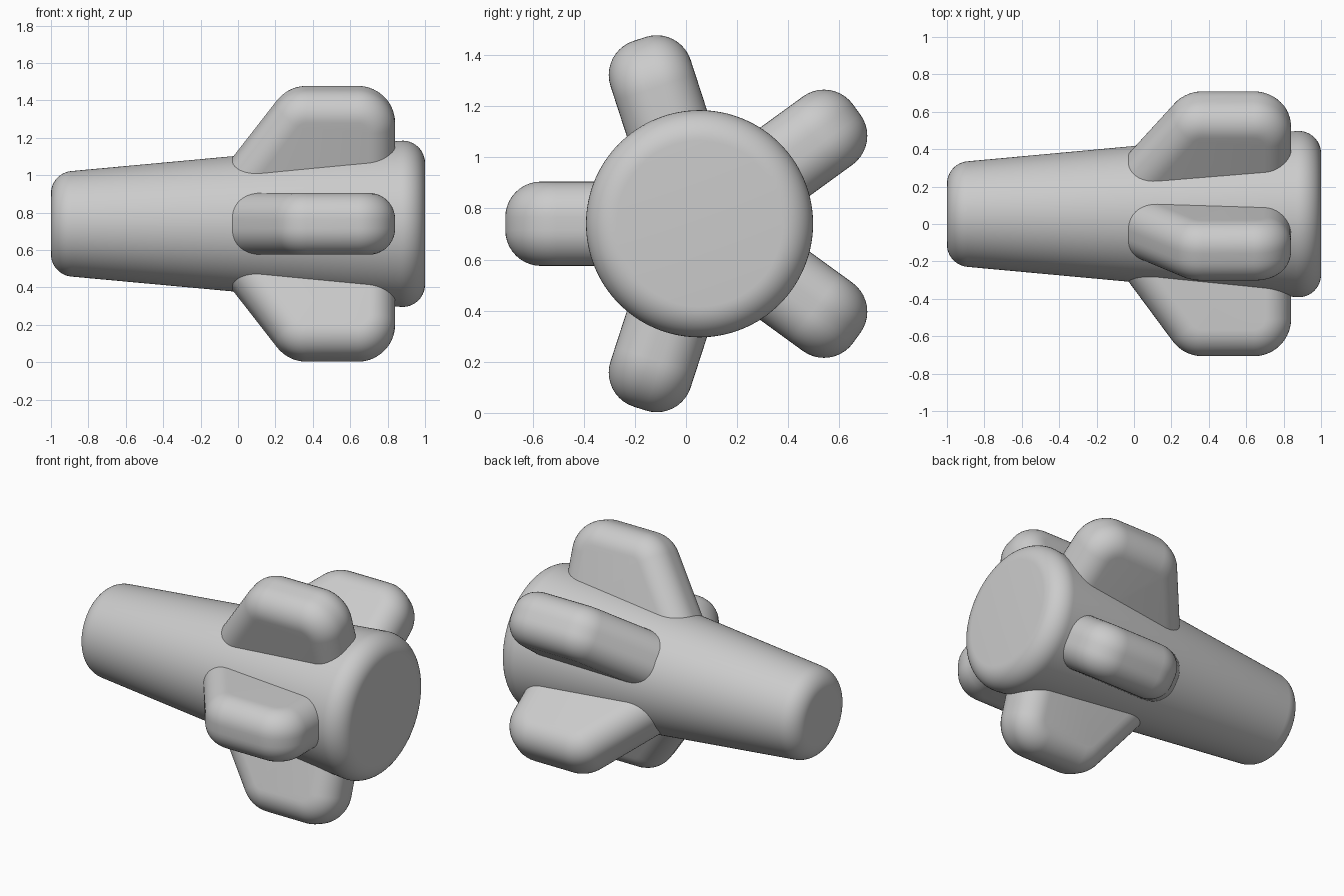
import bpy, bmesh
from math import sin, cos, pi, atan, radians
from mathutils import Vector

if "Cube" in bpy.data.objects:
    bpy.data.objects.remove(bpy.data.objects["Cube"])

CY, CZ = 0.053, 0.74      # position of the long axis
SEG = 128


def make_object(name, bm):
    bmesh.ops.recalc_face_normals(bm, faces=bm.faces)
    mesh = bpy.data.meshes.new(name)
    bm.to_mesh(mesh)
    bm.free()
    ob = bpy.data.objects.new(name, mesh)
    bpy.context.collection.objects.link(ob)
    ob.location = (0, CY, CZ)
    for o in bpy.context.selected_objects:
        o.select_set(False)
    ob.select_set(True)
    bpy.context.view_layer.objects.active = ob
    bpy.ops.object.shade_smooth_by_angle(angle=radians(30))
    return ob


def skin(bm, rings):
    """Bridge closed rings of points and cap both ends."""
    loops = [[bm.verts.new(p) for p in ring] for ring in rings]
    n = len(loops[0])
    for a, b in zip(loops, loops[1:]):
        for i in range(n):
            j = (i + 1) % n
            bm.faces.new((a[i], a[j], b[j], b[i]))
    bm.faces.new(loops[0])
    bm.faces.new(loops[-1])


def arc(cx, cy, r, a0, a1, n):
    return [(cx + r * cos(a0 + (a1 - a0) * i / n),
             cy + r * sin(a0 + (a1 - a0) * i / n)) for i in range(n + 1)]


# tapered body with rounded ends, turned around x
slope, mid, fil = 0.092, 0.364, 0.12
tilt = pi / 2 + atan(slope)
profile = []
for cx, a0, a1 in ((-1 + fil, pi, tilt), (1 - fil, tilt, 0)):
    cr = mid + slope * cx - fil / sin(tilt)
    profile += arc(cx, cr, fil, a0, a1, 12)
bm = bmesh.new()
skin(bm, [[(x, r * cos(2 * pi * k / SEG), r * sin(2 * pi * k / SEG))
           for k in range(SEG)] for x, r in profile])
make_object("body", bm)

# fin: rounded outline stacked across its thickness with rounded edges
HALF, EDGE, CORNER = 0.165, 0.14, 0.2
TIP, REAR, BASE = 0.76, 0.84, 0.1
NX, NR = -0.803, 0.595     # outward normal of the slanted leading edge
LEAD = radians(143.5)


def fin_outline(inset):
    rad = CORNER - inset
    cr = TIP - CORNER
    lead_x = -0.03 + (BASE - 0.36) * NR / -NX
    front = -0.03 + (cr - 0.36) * NR / -NX + CORNER / -NX
    return ([(lead_x + inset / -NX, BASE)]
            + arc(front, cr, rad, LEAD, pi / 2, 10)
            + arc(REAR - CORNER, cr, rad, pi / 2, 0, 14)
            + [(REAR - inset, BASE)])


layers = [(EDGE * (1 - cos(a)), HALF - EDGE + EDGE * sin(a))
          for a in [pi / 2 * i / 10 for i in range(11)]]
layers = [(d, -w) for d, w in reversed(layers)] + layers

# five fins spaced evenly around the body
for k in range(5):
    ang = pi + k * 2 * pi / 5
    out = Vector((0, cos(ang), sin(ang)))
    side = Vector((0, -sin(ang), cos(ang)))
    bm = bmesh.new()
    skin(bm, [[Vector((x, 0, 0)) + out * r + side * w for x, r in fin_outline(d)]
              for d, w in layers])
    make_object(f"fin_{k + 1}", bm)
